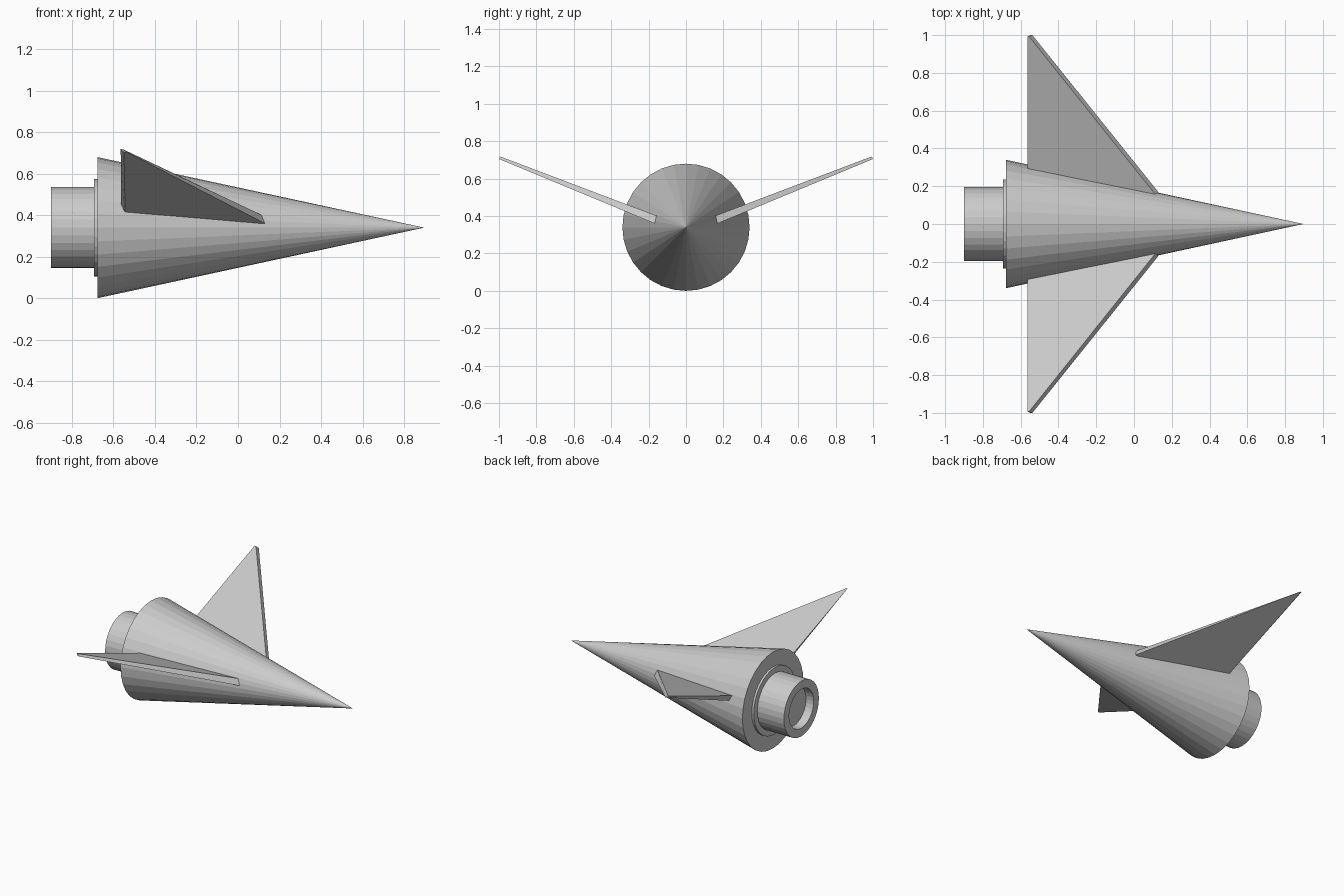
import bpy, bmesh, math

if "Cube" in bpy.data.objects:
    bpy.data.objects.remove(bpy.data.objects["Cube"])

AXIS_Z = 0.34   # height of the hull centre line
SIDES = 32


def make_object(name, bm):
    bmesh.ops.recalc_face_normals(bm, faces=bm.faces)
    mesh = bpy.data.meshes.new(name)
    bm.to_mesh(mesh)
    bm.free()
    obj = bpy.data.objects.new(name, mesh)
    bpy.context.collection.objects.link(obj)
    return obj


def lathe_x(name, profile):
    """Revolve (x, radius) points around the hull axis; radius 0 ends close it."""
    bm = bmesh.new()
    verts = [bm.verts.new((x, 0, AXIS_Z + r)) for x, r in profile]
    edges = [bm.edges.new(pair) for pair in zip(verts, verts[1:])]
    bmesh.ops.spin(bm, geom=verts + edges, cent=(0, 0, AXIS_Z), axis=(1, 0, 0),
                   angle=2 * math.pi, steps=SIDES)
    bmesh.ops.remove_doubles(bm, verts=bm.verts, dist=1e-4)
    return make_object(name, bm)


# Pointed hull
lathe_x("hull", [(-0.678, 0), (-0.678, 0.34), (0.897, 0)])

# Thin collar on the rear plate
lathe_x("engine_collar", [(-0.67, 0.235), (-0.693, 0.235), (-0.693, 0)])

# Hollow engine nozzle
lathe_x("engine_nozzle", [(-0.68, 0.195), (-0.9, 0.195), (-0.9, 0.137),
                          (-0.84, 0.137), (-0.84, 0)])


# Swept, tapered wings: root and tip sections, each bottom then top
def wing(name, side):
    root = [(0.13, 0.168, 0.36), (-0.543, 0.168, 0.36),
            (-0.563, 0.158, 0.402), (0.112, 0.158, 0.402)]
    tip = [(-0.538, 1.0, 0.705), (-0.549, 1.0, 0.705),
           (-0.565, 0.992, 0.718), (-0.555, 0.992, 0.718)]
    bm = bmesh.new()
    a = [bm.verts.new((x, y * side, z)) for x, y, z in root]
    b = [bm.verts.new((x, y * side, z)) for x, y, z in tip]
    bm.faces.new(a)
    bm.faces.new(b[::-1])
    for i in range(4):
        j = (i + 1) % 4
        bm.faces.new((a[i], b[i], b[j], a[j]))
    return make_object(name, bm)


wing("left_wing", 1)
wing("right_wing", -1)
